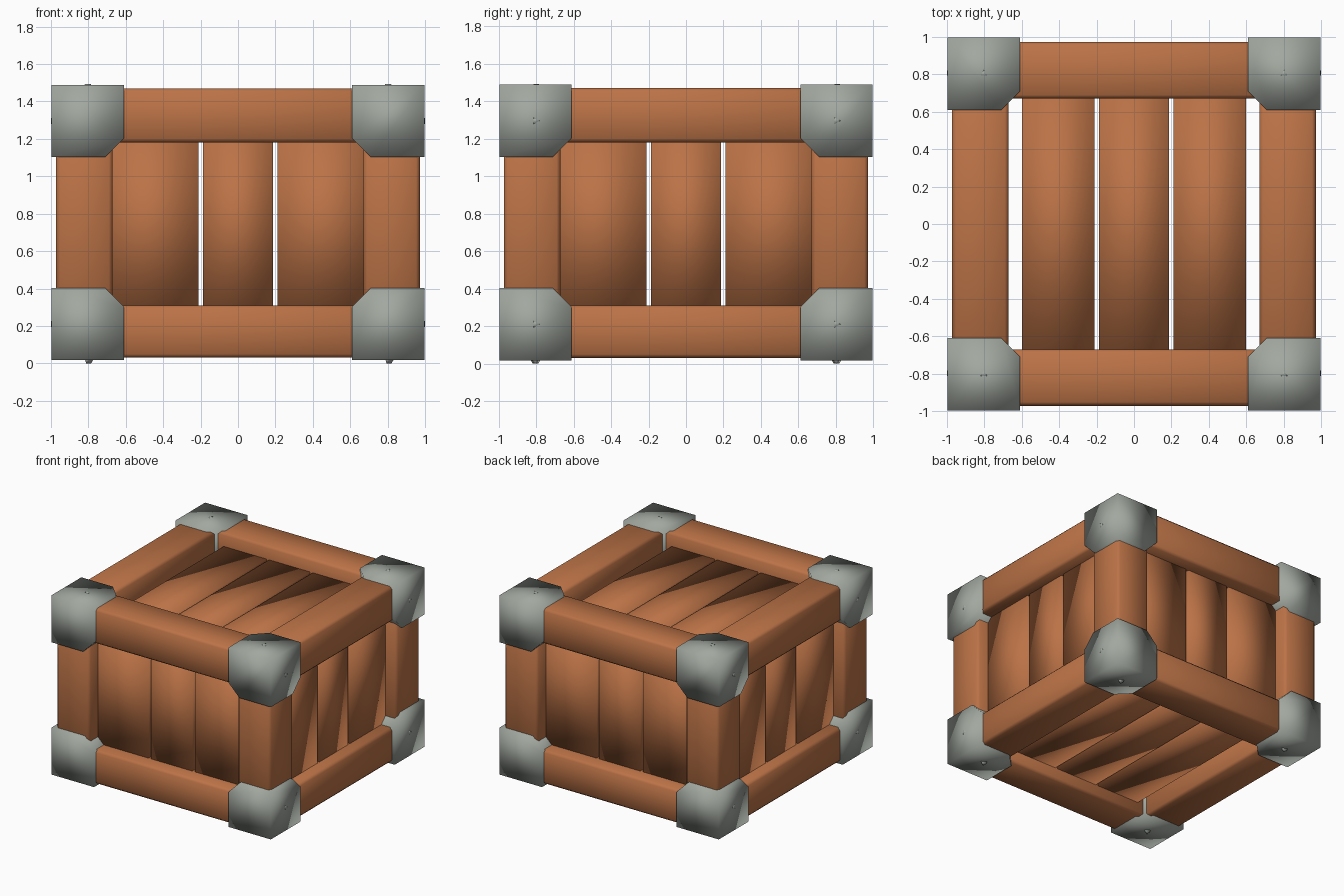
import bpy, bmesh
from mathutils import Vector

if "Cube" in bpy.data.objects:
    bpy.data.objects.remove(bpy.data.objects["Cube"])


def material(name, rgb):
    m = bpy.data.materials.new(name)
    m.diffuse_color = (*rgb, 1)
    m.use_nodes = True
    m.node_tree.nodes["Principled BSDF"].inputs["Base Color"].default_value = m.diffuse_color
    return m


WOOD = material("warm wood", (0.50, 0.17, 0.062))
METAL = material("grey metal", (0.36, 0.39, 0.35))


def finish(bm, name, mat):
    bmesh.ops.recalc_face_normals(bm, faces=bm.faces)
    me = bpy.data.meshes.new(name)
    bm.to_mesh(me)
    bm.free()
    me.materials.append(mat)
    for p in me.polygons:
        p.use_smooth = True
    ob = bpy.data.objects.new(name, me)
    bpy.context.collection.objects.link(ob)
    return ob


def box(name, lo, hi, mat, chamfer=0.0):
    """Box between two corners, with optional flat chamfer on all edges."""
    lo, hi = Vector(lo), Vector(hi)
    bm = bmesh.new()
    bmesh.ops.create_cube(bm, size=1)
    for v in bm.verts:
        v.co = Vector([(lo[i] + hi[i]) / 2 + v.co[i] * (hi[i] - lo[i]) for i in range(3)])
    if chamfer:
        bmesh.ops.bevel(bm, geom=bm.edges[:], offset=chamfer, segments=1, affect='EDGES')
    return finish(bm, name, mat)


SIDES = {"left": -1, "right": 1}
DEPTHS = {"front": -1, "back": 1}
LEVELS = {"bottom": (0.03, 0.31), "top": (1.18, 1.47)}


def span(s, inner, outer):
    return sorted((s * inner, s * outer))


# Frame: horizontal beams and corner posts
for lname, (z0, z1) in LEVELS.items():
    for dname, s in DEPTHS.items():
        a, b = span(s, 0.67, 0.972)
        box(f"{lname}_{dname}_beam", (-0.85, a, z0), (0.85, b, z1), WOOD, 0.02)
    for sname, s in SIDES.items():
        a, b = span(s, 0.67, 0.972)
        box(f"{lname}_{sname}_beam", (a, -0.85, z0), (b, 0.85, z1), WOOD, 0.02)
for sname, sx in SIDES.items():
    for dname, sy in DEPTHS.items():
        a, b = span(sx, 0.67, 0.972)
        c, d = span(sy, 0.67, 0.972)
        box(f"{dname}_{sname}_post", (a, c, 0.15), (b, d, 1.35), WOOD, 0.02)

# Recessed planks, three to each of the six sides
for i, (p, q) in enumerate([(-0.72, -0.21), (-0.187, 0.187), (0.21, 0.72)], 1):
    for dname, s in DEPTHS.items():
        a, b = span(s, 0.76, 0.86)
        box(f"{dname}_plank_{i}", (p, a, 0.25), (q, b, 1.24), WOOD)
    for sname, s in SIDES.items():
        a, b = span(s, 0.77, 0.87)
        box(f"{sname}_plank_{i}", (a, p, 0.25), (b, q, 1.24), WOOD)
    p, q = max(p, -0.6), min(q, 0.6)
    for lname, z in (("bottom", 0.13), ("top", 1.26)):
        box(f"{lname}_plank_{i}", (p, -0.74, z), (q, 0.74, z + 0.1), WOOD)


# Metal corner caps: cubes with the three inward edges chamfered
def cap(name, sx, sy, sz, centre):
    half = 0.193
    bm = bmesh.new()
    bmesh.ops.create_cube(bm, size=2 * half)
    inner = Vector((-sx, -sy, -sz)) * half
    v = min(bm.verts, key=lambda w: (w.co - inner).length)
    bmesh.ops.bevel(bm, geom=list(v.link_edges), offset=0.1, segments=1, affect='EDGES')
    bmesh.ops.translate(bm, verts=bm.verts, vec=centre)
    ob = finish(bm, name, METAL)
    bpy.context.view_layer.objects.active = ob


# Small three-sided nail heads poking out of the caps
def nail(name, base, normal):
    bm = bmesh.new()
    bmesh.ops.create_cone(bm, cap_ends=True, segments=3, radius1=0.035, radius2=0.018, depth=0.03)
    rot = Vector((0, 0, 1)).rotation_difference(normal).to_matrix()
    bmesh.ops.rotate(bm, verts=bm.verts, matrix=rot)
    bmesh.ops.translate(bm, verts=bm.verts, vec=base)
    finish(bm, name, METAL)


for lname, sz, z in (("bottom", -1, 0.21), ("top", 1, 1.296)):
    for sname, sx in SIDES.items():
        for dname, sy in DEPTHS.items():
            c = Vector((sx * 0.803, sy * 0.803, z))
            tag = f"{lname}_{dname}_{sname}"
            cap(f"{tag}_cap", sx, sy, sz, c)
            nail(f"{tag}_side_nail", c + Vector((sx * 0.182, 0, 0)), Vector((sx, 0, 0)))
            out = 0.195 if sz < 0 else 0.182
            nail(f"{tag}_end_nail", c + Vector((0, 0, sz * out)), Vector((0, 0, sz)))
